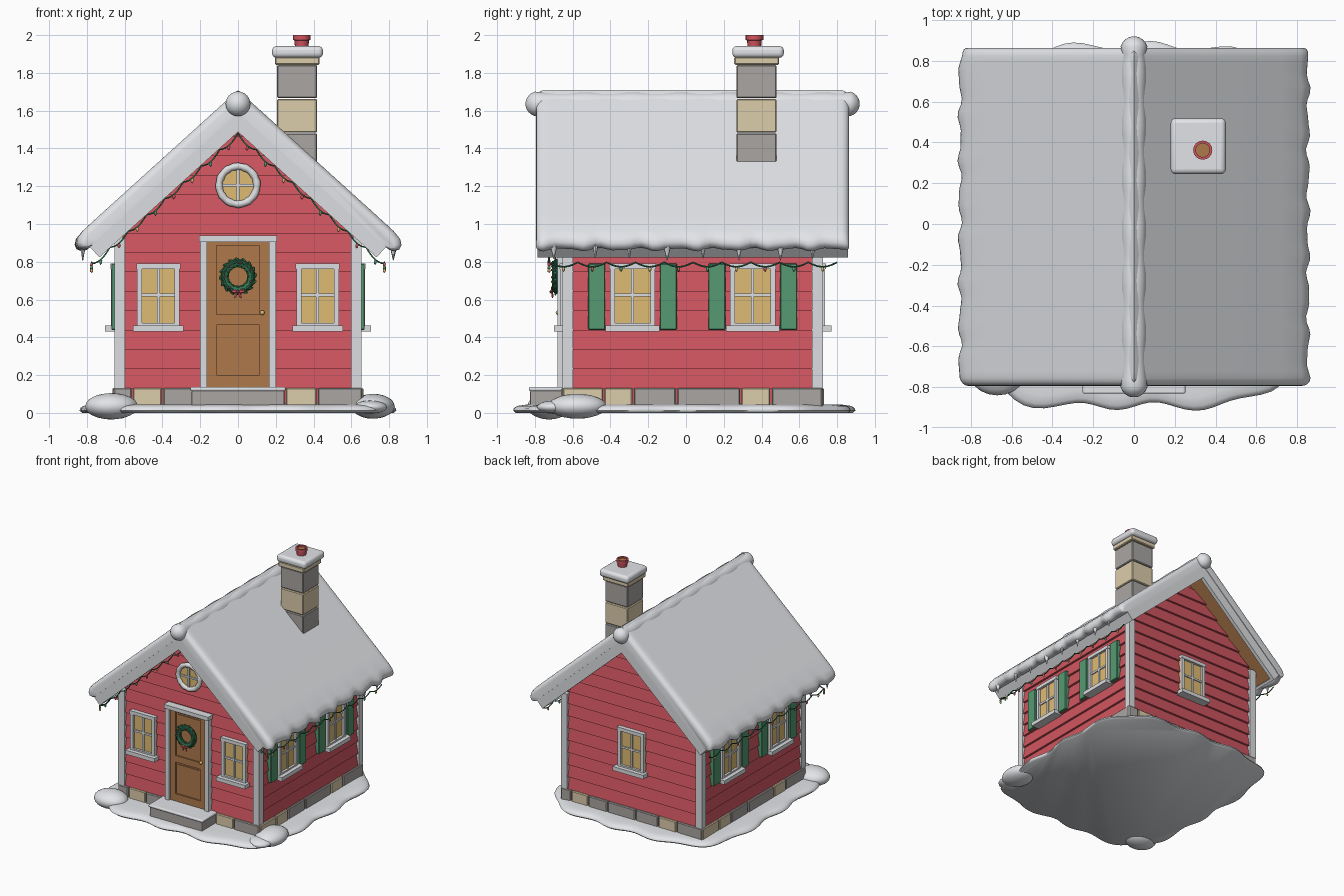
import bpy, bmesh, math, random
from mathutils import Matrix, Vector

if "Cube" in bpy.data.objects:
    bpy.data.objects.remove(bpy.data.objects["Cube"])
random.seed(4)
YC = 0.035                                   # middle of the house along y
CS, SN = 0.742, 0.671                        # roof slope direction

def mat(name, r, g, b):
    m = bpy.data.materials.new(name)
    m.diffuse_color = (r, g, b, 1)
    m.use_nodes = True
    m.node_tree.nodes["Principled BSDF"].inputs["Base Color"].default_value = m.diffuse_color
    return m
SNOW = mat("snow", .83, .85, .88)
TRIM = mat("trim", .72, .73, .75)
RED = mat("red paint", .62, .09, .115)
TAN = mat("tan stone", .72, .61, .41)
GREY = mat("grey stone", .40, .38, .365)
WOOD = mat("wood", .42, .19, .07)
GLASS = mat("warm glass", .74, .50, .17)
GREEN = mat("shutter green", .09, .32, .17)
PINE = mat("pine green", .03, .17, .08)

def done(name, bm, mats, smooth=None, bevel=0, segs=2):
    bmesh.ops.recalc_face_normals(bm, faces=bm.faces[:])
    me = bpy.data.meshes.new(name)
    bm.to_mesh(me)
    bm.free()
    for m in mats:
        me.materials.append(m)
    ob = bpy.data.objects.new(name, me)
    bpy.context.collection.objects.link(ob)
    if bevel:
        b = ob.modifiers.new("bevel", 'BEVEL')
        b.width, b.segments = bevel, segs
    if smooth:
        me.shade_smooth()
        me.set_sharp_from_angle(angle=math.radians(smooth))
    return ob

def loft(bm, rings, mi=0, cap=True, loop=False):
    vs = [[bm.verts.new(p) for p in r] for r in rings]
    fs = []
    for i in range(len(vs) if loop else len(vs) - 1):
        a, b = vs[i], vs[(i + 1) % len(vs)]
        for j in range(len(a)):
            k = (j + 1) % len(a)
            fs.append(bm.faces.new((a[j], a[k], b[k], b[j])))
    if cap and not loop:
        fs += [bm.faces.new(vs[0]), bm.faces.new(vs[-1])]
    for f in fs:
        f.material_index = mi

def box(bm, x0, x1, y0, y1, z0, z1, mi=0, M=Matrix()):
    loft(bm, [[M @ Vector(p) for p in ((x0, y0, z), (x1, y0, z), (x1, y1, z), (x0, y1, z))] for z in (z0, z1)], mi)

def blob(bm, loc, scale, mi=0, sub=2, rot=Matrix()):
    r = bmesh.ops.create_icosphere(bm, subdivisions=sub, radius=1,
        matrix=Matrix.Translation(loc) @ rot @ Matrix.Diagonal((*scale, 1)))
    for f in {f for v in r['verts'] for f in v.link_faces}:
        f.material_index = mi

def circle(r, n, z, cx=0, cy=0):
    return [(cx + r * math.cos(t * math.tau / n), cy + r * math.sin(t * math.tau / n), z) for t in range(n)]

def torus(bm, c, R, r, nR, nr, mi=0, lump=0):       # ring facing -y
    rings = []
    for i in range(nR):
        a, q = i * math.tau / nR, r * (1 + lump * math.sin(i * 2.4))
        rings.append([(c[0] + (R + q * math.cos(b)) * math.cos(a), c[1] + q * math.sin(b),
                       c[2] + (R + q * math.cos(b)) * math.sin(a)) for b in [j * math.tau / nr for j in range(nr)]])
    loft(bm, rings, mi, loop=True)

def wall(k):                                  # wall frame: local -y points out; 0 front, 1 right, 2 back, 3 left
    return Matrix.Translation((0, YC, 0)) @ Matrix.Rotation(k * math.pi / 2, 4, 'Z') @ Matrix.Translation((0, -(.62 if k % 2 else .65), 0))

def slope(s, n, y, side=1):                   # point on the roof: s down the slope, n above the roof boards
    return (side * (s * CS + n * SN), y, 1.605 - s * SN + n * CS)

# house core and lapped siding
bm = bmesh.new()
loft(bm, [[(-.62, y, .05), (.62, y, .05), (.62, y, .93), (0, y, 1.5), (-.62, y, .93)] for y in (YC - .65, YC + .65)])
done("house_core", bm, [RED])
for k, nm in enumerate(("front", "right", "back", "left")):
    bm, M, H = bmesh.new(), wall(k), .1025
    for i in range(8 if k % 2 else 13):
        rings = []
        for z, o in ((.13 + H * i, .028), (.13 + H * (i + 1), .010)):
            w = .64 if k % 2 else max(.005, min(.6, (1.5 - z) / .905))
            rings.append([M @ Vector(p) for p in ((-w, -o, z), (w, -o, z), (w, .01, z), (-w, .01, z))])
        loft(bm, rings)
    done(nm + "_siding", bm, [RED])
    # foundation stones
    bm = bmesh.new()
    ed = [-.69, -.47, -.315, -.085, .255, .415, .69] if k % 2 else [-.66, -.56, -.4, -.22, .04, .25, .42, .66]
    cols = [0, 0, 1, 1, 0, 1] if k % 2 else [1, 0, 1, 1, 1, 0, 1]
    for a, b, c in zip(ed, ed[1:], cols):
        box(bm, a + .004, b - .004, -.04 - random.uniform(0, .006), .03, .02, .132, c, M)
    done(nm + "_foundation", bm, [TAN, GREY], bevel=.006, segs=1)

bm = bmesh.new()
for sx in (1, -1):
    for sy in (1, -1):
        box(bm, sx * .597, sx * .655, YC + sy * .633, YC + sy * .689, .13, .93)
done("corner_boards", bm, [TRIM])

# windows with sills and shutters
def window(name, k, u, w, z0=.46, z1=.787, shutters=False):
    bm, M, h, t = bmesh.new(), wall(k), w / 2, .026
    box(bm, u - h, u + h, -.033, 0, z0, z1, 1, M)
    for s in (-1, 1):
        box(bm, u + s * h, u + s * (h - t), -.052, 0, z0, z1, 0, M)
    box(bm, u - h - .004, u + h + .004, -.055, 0, z1 - t, z1 + .003, 0, M)
    box(bm, u - h, u + h, -.052, 0, z0, z0 + t * .6, 0, M)
    zm = (z0 + z1) / 2
    box(bm, u - .008, u + .008, -.043, 0, z0, z1, 0, M)
    box(bm, u - h, u + h, -.042, 0, zm - .008, zm + .008, 0, M)
    box(bm, u - h - .022, u + h + .022, -.085, 0, z0 - .03, z0 + .003, 0, M)
    done(name, bm, [TRIM, GLASS])
    if shutters:
        bm = bmesh.new()
        for s in (-1, 1):
            box(bm, u + s * .145, u + s * .235, -.05, 0, .44, .79, 0, M)
        done(name + "_shutters", bm, [GREEN], bevel=.004, segs=1)
for u in (-.422, .422):
    window("front_window", 0, u, .225)
window("back_window", 2, 0, .24)
for k in (1, 3):
    for u in (-.318, .318):
        window("side_window", k, u, .24, shutters=True)

# round gable window
M, bm = wall(0), bmesh.new()
FY = YC - .65
torus(bm, (0, FY - .035, 1.205), .1, .019, 32, 10, 0, .12)
loft(bm, [[(x, y, z + 1.205) for x, z, _ in circle(.1, 32, 0)] for y in (FY, FY - .032)], 1)
box(bm, -.007, .007, -.042, 0, 1.11, 1.30, 0, M)
box(bm, -.095, .095, -.041, 0, 1.198, 1.212, 0, M)
done("round_window", bm, [TRIM, GLASS], smooth=40)

# door: slab, rails, frame, knob
bm = bmesh.new()
box(bm, -.168, .168, -.036, 0, .135, .91, 0, M)
for s in (-1, 1):
    box(bm, s * .166, s * .115, -.047, 0, .135, .908, 0, M)
for a, b in ((.135, .2), (.465, .52), (.885, .908)):
    box(bm, -.12, .12, -.047, 0, a, b, 0, M)
for a, b in ((.215, .45), (.535, .87)):
    box(bm, -.1, .1, -.042, 0, a, b, 0, M)
done("door", bm, [WOOD])
bm = bmesh.new()
for s in (-1, 1):
    box(bm, s * .165, s * .2, -.065, 0, .13, .91, 0, M)
box(bm, -.206, .206, -.076, 0, .905, .938, 0, M)
done("door_frame", bm, [TRIM])
bm = bmesh.new()
blob(bm, (.128, FY - .06, .53), (.013, .015, .013))
done("door_knob", bm, [GLASS], smooth=60)

# wreath with leaves, berries and bow
bm, WY = bmesh.new(), FY - .07
torus(bm, (0, WY, .722), .072, .02, 24, 8)
for i in range(48):
    a = i * math.tau / 48
    r = .072 + (.017, -.014, .004)[i % 3]
    blob(bm, (r * math.cos(a), WY - (.006, .008, .02)[i % 3], .722 + r * math.sin(a)), (.022, .006, .008), 0, 1,
         Matrix.Rotation(-(a + math.pi / 2 - (.6, -.5, 0)[i % 3]), 4, 'Y'))
for i in range(7):
    a = i * math.tau / 7 + .5
    blob(bm, (.072 * math.cos(a), WY - .025, .722 + .072 * math.sin(a)), (.007,) * 3, 1, 1)
for s in (-1, 1):
    blob(bm, (s * .018, WY - .026, .642), (.019, .009, .012), 1, 1)
    blob(bm, (s * .011, WY - .022, .622), (.007, .005, .018), 1, 1, Matrix.Rotation(-s * .4, 4, 'Y'))
blob(bm, (0, WY - .03, .641), (.009,) * 3, 1, 1)
done("wreath", bm, [PINE, RED])

# roof boards, barge boards and eave boards
bm = bmesh.new()
def slab(y0, y1, s0, s1, n0, n1, mi, side):
    loft(bm, [[slope(s0 - n0 * SN / CS if s0 == 0 else s0, n0, y, side), slope(s1, n0, y, side),
               slope(s1, n1, y, side), slope(s0 - n1 * SN / CS if s0 == 0 else s0, n1, y, side)] for y in (y0, y1)], mi)
for side in (1, -1):
    slab(YC - .8, YC + .8, 0, 1.055, -.07, 0, 0, side)
    slab(YC - .822, YC + .822, 1.045, 1.068, -.088, 0, 1, side)
    for e in (-1, 1):
        slab(YC + e * .79, YC + e * .822, 0, 1.067, -.087, 0, 1, side)
done("roof_boards", bm, [WOOD, TRIM])

# roof snow with wavy drooping eaves
SEC = [(0, -.01), (.6, -.01), (1.03, -.01), (1.075, -.014), (1.1, -.002), (1.114, .025), (1.106, .05), (1.08, .068),
       (1.035, .076), (.9, .077), (.5, .077), (-.0697, .077)]
ends = [-.828, -.826, -.82, -.808, -.79]
ys = ends + [-.76 + 1.52 * i / 50 for i in range(51)] + [-y for y in reversed(ends)]
for side in (1, -1):
    bm, rings = bmesh.new(), []
    for y in ys:
        d = min(1, (.828 - abs(y)) / .04)
        f = math.sqrt(max(0, 1 - (1 - d) ** 2))
        wave = .011 * math.sin(31 * y + side) + .005 * math.sin(53 * y)
        ring = []
        for s, n in SEC:
            n2 = n * (.5 + .5 * f) if n > 0 else n
            s2 = s + max(0, min(1, (s - .98) / .1)) * (wave - .02 * (1 - f))
            if s < 0:
                s2 = -n2 * SN / CS
            ring.append(slope(s2, n2, y + YC, side))
        rings.append(ring)
    loft(bm, rings)
    done("roof_snow", bm, [SNOW], smooth=60)
    # icicles under the eave
    bm = bmesh.new()
    for y in (-.7, -.48, -.3, -.1, .09, .28, .5, .67):
        l, r = random.uniform(.045, .07), random.uniform(.016, .026)
        loft(bm, [circle(r, 7, .895, side * .822, y), circle(r * .75, 7, .875, side * .822, y),
                  circle(.002, 7, .875 - l, side * .822, y)])
    done("icicles", bm, [SNOW], smooth=50)

# ridge snow roll
bm, rings = bmesh.new(), []
for i in range(41):
    y = -.885 + 1.77 * i / 40
    rings.append((y, .060 + .003 * math.sin(i * 1.1) + (.008 if abs(y) > .80 else 0)))
prof = [(-.885 + .068 * (1 - math.cos(t)), .068 * math.sin(t)) for t in (.15, .4, .7, 1.0, 1.3)]
prof += [q for q in rings if abs(q[0]) < .82] + [(-y, r) for y, r in reversed(prof)]
loft(bm, [[(x, y + YC, z + 1.636) for x, z, _ in circle(r, 18, 0)] for y, r in prof])
done("ridge_snow", bm, [SNOW], smooth=60)

# chimney, cap and pot
bm = bmesh.new()
for z0, z1, c in ((1.15, 1.48, 1), (1.484, 1.662, 0), (1.666, 1.842, 1)):
    box(bm, .207, .419, .267, .479, z0, z1, c)
box(bm, .195, .432, .255, .492, 1.843, 1.885, 0)
done("chimney", bm, [TAN, GREY], bevel=.006, segs=1)
bm = bmesh.new()
box(bm, .18, .45, .245, .518, 1.88, 1.942)
done("chimney_snow", bm, [SNOW], smooth=40, bevel=.024, segs=4)
bm = bmesh.new()
loft(bm, [circle(r, 16, z, .337, .362) for r, z in ((.035, 1.93), (.039, 1.972), (.047, 1.975), (.047, 2.0), (.034, 2.0), (.034, 1.985))])
loft(bm, [circle(.034, 16, z, .337, .362) for z in (1.98, 1.988)], 1)
done("chimney_pot", bm, [RED, WOOD], smooth=40)

# snowy ground, mounds and door step
def outline(k, z):
    pts = []
    for i in range(128):
        t = i * math.tau / 128
        c, s = math.cos(t), math.sin(t)
        q = k / (abs(c) ** 4.5 + abs(s) ** 4.5) ** (1 / 4.5) * (1 + .022 * math.sin(14 * t - .2) + .006 * math.sin(5 * t))
        pts.append((.818 * q * c, .885 * q * s - .012, z))
    return pts
bm = bmesh.new()
loft(bm, [outline(k, z) for k, z in ((.985, 0), (1, .012), (.995, .026), (.975, .037), (.93, .043), (.85, .045))])
done("snow_ground", bm, [SNOW], smooth=60)
bm = bmesh.new()
blob(bm, (-.67, -.725, .035), (.14, .115, .07), 0, 3)
blob(bm, (.715, -.575, .035), (.115, .155, .066), 0, 3)
blob(bm, (.70, -.70, .03), (.09, .09, .035), 0, 3)
done("snow_mounds", bm, [SNOW], smooth=60)
bm = bmesh.new()
box(bm, -.245, .245, -.825, -.63, .02, .12)
done("door_step", bm, [GREY], bevel=.008)
bm = bmesh.new()
box(bm, -.252, .252, -.832, -.63, .115, .138)
done("step_snow", bm, [SNOW], smooth=40, bevel=.009, segs=3)

# light strings along gable and eaves
for side in (1, -1):
    cu = bpy.data.curves.new("light_string", 'CURVE')
    cu.dimensions, cu.bevel_depth, cu.bevel_resolution = '3D', .0045, 1
    pts = []
    for i in range(49):
        t = i / 48
        pts.append((side * .775 * t, -.725, 1.48 - .69 * t - .022 * abs(math.sin(t * 8 * math.pi))))
    for i in range(1, 61):
        t = i / 60
        pts.append((side * .775, -.725 + 1.525 * t, .797 - .024 * abs(math.sin(t * 10 * math.pi))))
    sp = cu.splines.new('POLY')
    sp.points.add(len(pts) - 1)
    for p, q in zip(sp.points, pts):
        p.co = (*q, 1)
    cu.materials.append(PINE)
    bpy.context.collection.objects.link(bpy.data.objects.new("light_string", cu))
    bm = bmesh.new()
    for n, p in enumerate(pts[3::6]):
        blob(bm, (p[0], p[1], p[2] - .012), (.009, .009, .015), n % 3, 1)
    for n in range(3):
        blob(bm, (side * .775, -.725, .785 - .016 * n), (.009, .009, .012), n, 1)
    done("light_bulbs", bm, [RED, GREEN, GLASS], smooth=60)
